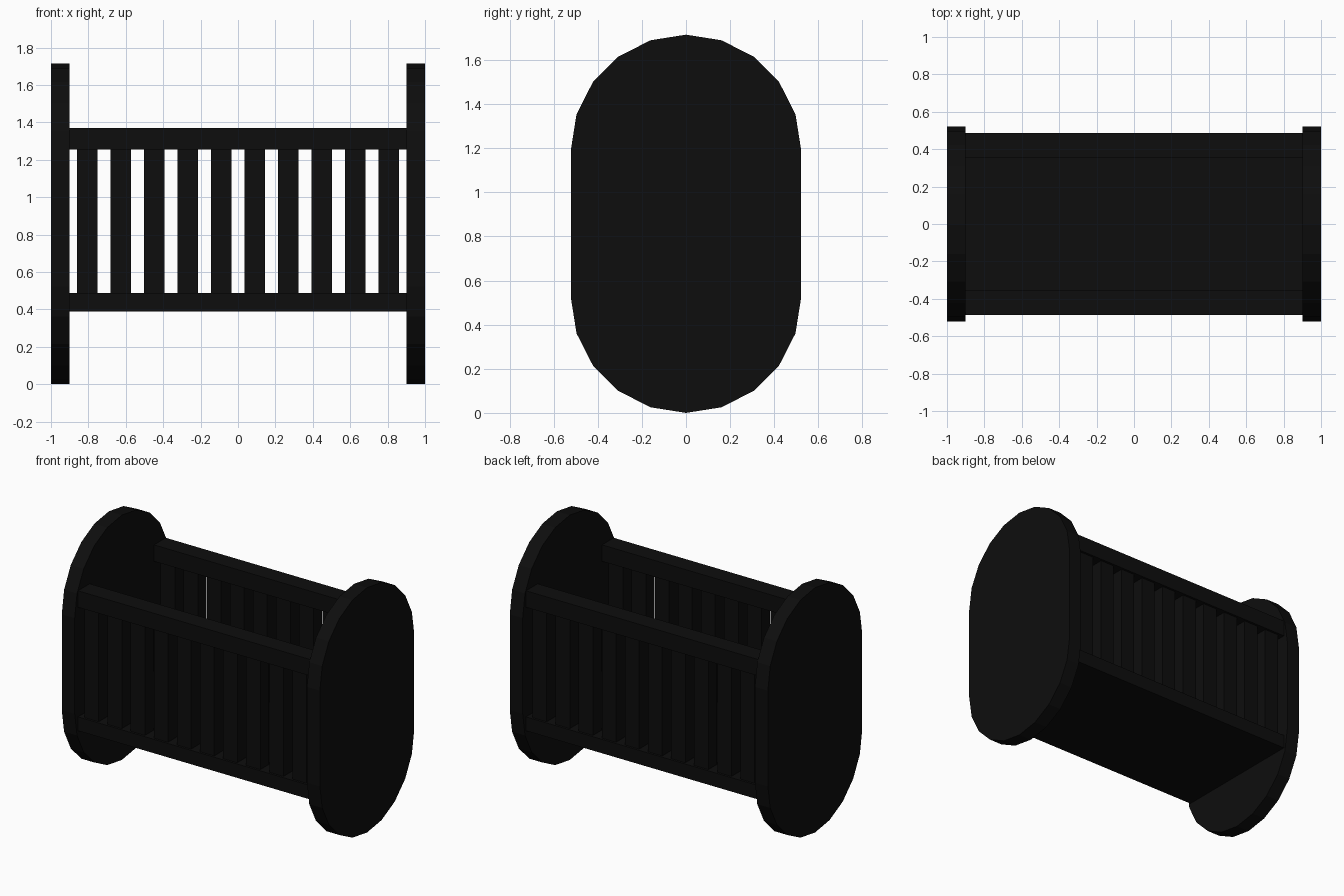
import bpy, bmesh, math

if "Cube" in bpy.data.objects:
    bpy.data.objects.remove(bpy.data.objects["Cube"])

dark = bpy.data.materials.new("dark_paint")
dark.diffuse_color = (0.004, 0.004, 0.004, 1)
dark.use_nodes = True
dark.node_tree.nodes["Principled BSDF"].inputs["Base Color"].default_value = dark.diffuse_color


def add_object(name, bm):
    bmesh.ops.recalc_face_normals(bm, faces=bm.faces[:])
    me = bpy.data.meshes.new(name)
    bm.to_mesh(me)
    bm.free()
    me.materials.append(dark)
    ob = bpy.data.objects.new(name, me)
    bpy.context.collection.objects.link(ob)
    return ob


def box(name, x0, x1, y0, y1, z0, z1):
    bm = bmesh.new()
    bmesh.ops.create_cube(bm, size=1)
    for v in bm.verts:
        v.co = ((x0 + x1) / 2 + v.co.x * (x1 - x0),
                (y0 + y1) / 2 + v.co.y * (y1 - y0),
                (z0 + z1) / 2 + v.co.z * (z1 - z0))
    return add_object(name, bm)


def end_panel(name, x0, x1, r=0.522, low=0.522, high=1.193, steps=10):
    # Stadium outline: faceted half circles joined by straight sides
    pts = []
    for centre, start in ((high, 0), (low, math.pi)):
        for i in range(steps + 1):
            a = start + math.pi * i / steps
            pts.append((r * math.cos(a), centre + r * math.sin(a)))
    bm = bmesh.new()
    face = bm.faces.new([bm.verts.new((x0, y, z)) for y, z in pts])
    ext = bmesh.ops.extrude_face_region(bm, geom=[face], use_keep_orig=True)
    for g in ext["geom"]:
        if isinstance(g, bmesh.types.BMVert):
            g.co.x = x1
    return add_object(name, bm)


# Rounded head and foot boards
end_panel("left_end_panel", -1.0, -0.9)
end_panel("right_end_panel", 0.9, 1.0)

# Base slab
box("base", -0.9, 0.9, -0.486, 0.486, 0.39, 0.487)

# Side rails and slats
for side, s in (("front", -1), ("back", 1)):
    y = s * 0.421
    box(side + "_top_rail", -0.9, 0.9, y - 0.065, y + 0.065, 1.255, 1.37)
    for i in range(10):
        x = (i - 4.5) * 0.179
        box(f"{side}_slat_{i + 1}", x - 0.055, x + 0.055,
            y - 0.049, y + 0.049, 0.487, 1.255)
